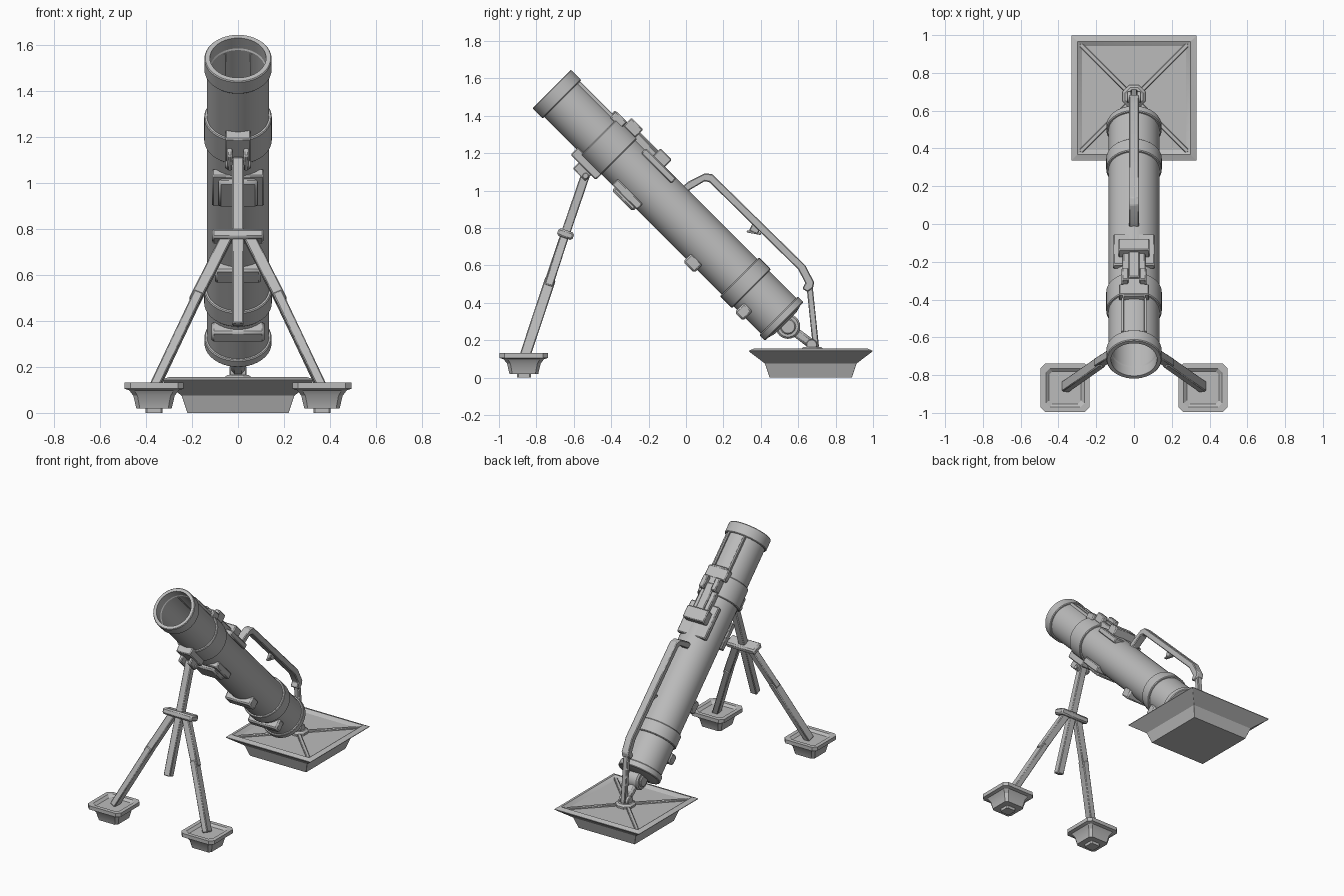
import bpy, bmesh, math
from mathutils import Matrix, Vector

if "Cube" in bpy.data.objects:
    bpy.data.objects.remove(bpy.data.objects["Cube"])

METAL = bpy.data.materials.new("grey metal")
METAL.diffuse_color = (0.5, 0.5, 0.5, 1)
METAL.use_nodes = True
METAL.node_tree.nodes["Principled BSDF"].inputs["Base Color"].default_value = METAL.diffuse_color

# Tube frame: local x sideways, local y away from the tube's top, local z towards the muzzle (0 at the muzzle)
TUBE = Matrix.Translation((0, -0.718, 1.543)) @ Matrix.Rotation(math.radians(45), 4, 'X')


def finish(name, bm, mat=None, bevel=0):
    if mat is not None:
        bm.transform(mat)
    bmesh.ops.recalc_face_normals(bm, faces=bm.faces)
    mesh = bpy.data.meshes.new(name)
    bm.to_mesh(mesh)
    bm.free()
    mesh.materials.append(METAL)
    ob = bpy.data.objects.new(name, mesh)
    bpy.context.collection.objects.link(ob)
    if bevel:
        mod = ob.modifiers.new("bevel", 'BEVEL')
        mod.width, mod.segments = bevel, 1
    return ob


def skin(bm, rings, closed=False):
    """Join rings of equal point count with quads, capping the ends unless closed."""
    vs = [[bm.verts.new(p) for p in r] for r in rings]
    n = len(vs[0])
    pairs = list(zip(vs, vs[1:])) + ([(vs[-1], vs[0])] if closed else [])
    for a, b in pairs:
        for i in range(n):
            bm.faces.new((a[i], a[(i + 1) % n], b[(i + 1) % n], b[i]))
    if not closed:
        bm.faces.new(vs[0])
        bm.faces.new(vs[-1])


def lathe(name, profile, mat, closed=False, n=40):
    bm = bmesh.new()
    skin(bm, [[(r * math.cos(math.tau * i / n), r * math.sin(math.tau * i / n), z)
               for i in range(n)] for r, z in profile], closed)
    return finish(name, bm, mat)


def tray(name, rings, x, y, cut):
    """Stack of square outlines (half width, height) with corners cut by a fraction."""
    bm = bmesh.new()
    loops = []
    for h, z in rings:
        k = h * (1 - cut)
        loops.append([(x + a, y + b, z) for a, b in
                      ((h, -k), (h, k), (k, h), (-k, h), (-h, k), (-h, -k), (-k, -h), (k, -h))])
    skin(bm, loops)
    return finish(name, bm)


def box(name, x0, x1, n0, n1, s0, s1, bevel=0.006):
    """Box in tube space; s is the distance back from the muzzle."""
    bm = bmesh.new()
    bmesh.ops.create_cube(bm, size=1)
    m = Matrix.Translation(((x0 + x1) / 2, (n0 + n1) / 2, -(s0 + s1) / 2))
    return finish(name, bm, TUBE @ m @ Matrix.Diagonal((x1 - x0, n1 - n0, s1 - s0, 1)), bevel)


def beam(name, p, q, w, d, bevel=0.005):
    """Bar from p to q, w wide sideways and d deep."""
    p, q = Vector(p), Vector(q)
    z = (q - p).normalized()
    y = z.cross(Vector((1, 0, 0))).normalized()
    x = y.cross(z)
    rot = Matrix((x, y, z)).transposed().to_4x4()
    bm = bmesh.new()
    bmesh.ops.create_cube(bm, size=1)
    size = Matrix.Diagonal((w, d, (q - p).length, 1))
    return finish(name, bm, Matrix.Translation((p + q) / 2) @ rot @ size, bevel)


def pin(name, y, z, r, half):
    """Short cylinder lying along x."""
    mat = Matrix.Translation((0, y, z)) @ Matrix.Rotation(math.radians(90), 4, 'Y')
    c = 0.15 * r
    return lathe(name, [(r - c, -half), (r, c - half), (r, half - c), (r - c, half)], mat, n=24)


# Barrel with open bore, and its raised bands
lathe("barrel", [(0.118, -0.6), (0.118, -0.07), (0.124, -0.06), (0.124, 0), (0.135, 0), (0.135, -1.755),
                 (0.08, -1.77)], TUBE)
for name, s0, s1, r in (("muzzle_ring", 0, 0.078, 0.146), ("mount_band", 0.36, 0.51, 0.147),
                        ("lower_band", 1.42, 1.51, 0.147), ("breech_ring", 1.715, 1.758, 0.146)):
    lathe(name, [(0.122, -s0), (r - 0.004, -s0), (r, -s0 - 0.005), (r, -s1 + 0.005),
                 (r - 0.004, -s1), (0.122, -s1)], TUBE, closed=True)

# Sight assembly on top of the barrel
box("sight_saddle", -0.11, 0.11, 0.095, 0.132, 0.58, 0.81)
box("sight_base", -0.06, 0.06, 0.11, 0.158, 0.32, 0.68)
box("sight_front_clamp", -0.08, 0.08, 0.11, 0.16, 0.33, 0.41)
box("sight_rear_block", -0.083, 0.083, 0.12, 0.187, 0.635, 0.722)
box("sight_bridge", -0.03, 0.03, 0.14, 0.17, 0.45, 0.65)
for side in (-1, 1):
    x = side * 0.047
    box("sight_post", x - 0.018, x + 0.018, 0.13, 0.192, 0.41, 0.5)
    x = side * 0.06
    box("top_rail", x - 0.007, x + 0.007, 0.1, 0.136, 0.078, 0.36, 0.002)

# Blocks under the barrel
box("under_plate", -0.112, 0.112, -0.135, -0.09, 0.59, 0.78)
box("under_block", -0.085, 0.085, -0.157, -0.1, 0.61, 0.77, 0.012)
box("under_stop", -0.1, 0.1, -0.157, -0.09, 1.15, 1.235, 0.01)
box("breech_stop", -0.115, 0.115, -0.153, -0.08, 1.535, 1.6, 0.01)

# Carrying handle, a side profile pushed out along x
outline = [(-0.02, 1.02), (0.01, 1.046), (0.1, 1.092), (0.14, 1.088), (0.638, 0.6), (0.685, 0.51),
           (0.68, 0.48), (0.65, 0.458), (0.622, 0.475), (0.638, 0.505), (0.6, 0.578),
           (0.125, 1.045), (0.1, 1.05), (0.015, 1.0), (0.02, 0.97)]
bm = bmesh.new()
skin(bm, [[(x, y, z) for y, z in outline] for x in (-0.027, 0.027)])
finish("handle", bm, bevel=0.005)
beam("handle_strut", (0, 0.66, 0.495), (0, 0.695, 0.16), 0.036, 0.033)
beam("handle_catch", (0, 0.385, 0.83), (0, 0.36, 0.775), 0.025, 0.05)
beam("handle_catch_tip", (0, 0.325, 0.782), (0, 0.4, 0.768), 0.02, 0.012, 0.002)

# Breech pivot and the rod down to the base plate
pin("breech_pivot", 0.545, 0.273, 0.066, 0.045)
pin("breech_pivot_cap", 0.545, 0.273, 0.042, 0.055)
beam("breech_rod", (0, 0.55, 0.27), (0, 0.68, 0.172), 0.055, 0.05, 0.012)
pin("base_joint", 0.672, 0.175, 0.03, 0.038)

# Base plate with raised rim, diagonal ribs and hub
BY = 0.667
tray("base_plate", [(0.22, 0), (0.245, 0.075), (0.331, 0.14), (0.331, 0.144), (0.3, 0.156),
                    (0.275, 0.138)], 0, BY, 0.004)
for sx in (-1, 1):
    for sy in (-1, 1):
        beam("base_rib", (sx * 0.03, BY + sy * 0.03, 0.142), (sx * 0.285, BY + sy * 0.285, 0.138),
             0.024, 0.02, 0.004)
lathe("base_hub", [(0.066, 0.13), (0.066, 0.152), (0.052, 0.164), (0.04, 0.164)],
      Matrix.Translation((0, 0.675, 0)) @ Matrix.Rotation(math.pi / 8, 4, 'Z'), n=8)

# Bipod clamp, centre column and collar
box("bipod_clamp", -0.055, 0.055, -0.178, -0.12, 0.32, 0.51)
for side in (-1, 1):
    x = side * 0.036
    box("bipod_cheek", x - 0.012, x + 0.012, -0.222, -0.15, 0.38, 0.475)
pin("bipod_pin", -0.537, 1.078, 0.016, 0.056)
beam("bipod_column", (0, -0.53, 1.105), (0, -0.777, 0.383), 0.05, 0.048)
beam("bipod_collar", (0, -0.637, 0.787), (0, -0.651, 0.747), 0.228, 0.088, 0.01)

# Bipod legs and feet, mirrored left and right
for side, word in ((-1, "left"), (1, "right")):
    beam(word + "_upper_leg", (side * 0.05, -0.648, 0.76), (side * 0.19, -0.737, 0.485), 0.05, 0.046)
    beam(word + "_lower_leg", (side * 0.17, -0.727, 0.52), (side * 0.363, -0.862, 0.113), 0.042, 0.058)
    tray(word + "_foot", [(0.037, 0), (0.037, 0.02), (0.077, 0.02), (0.09, 0.075), (0.108, 0.098),
                          (0.129, 0.105), (0.129, 0.131), (0.102, 0.131), (0.085, 0.116)],
         side * 0.365, -0.867, 0.2)

# Smooth the round parts, keeping edges sharp
bpy.ops.object.select_all(action='SELECT')
bpy.context.view_layer.objects.active = bpy.data.objects["barrel"]
bpy.ops.object.shade_smooth_by_angle(angle=math.radians(25))
